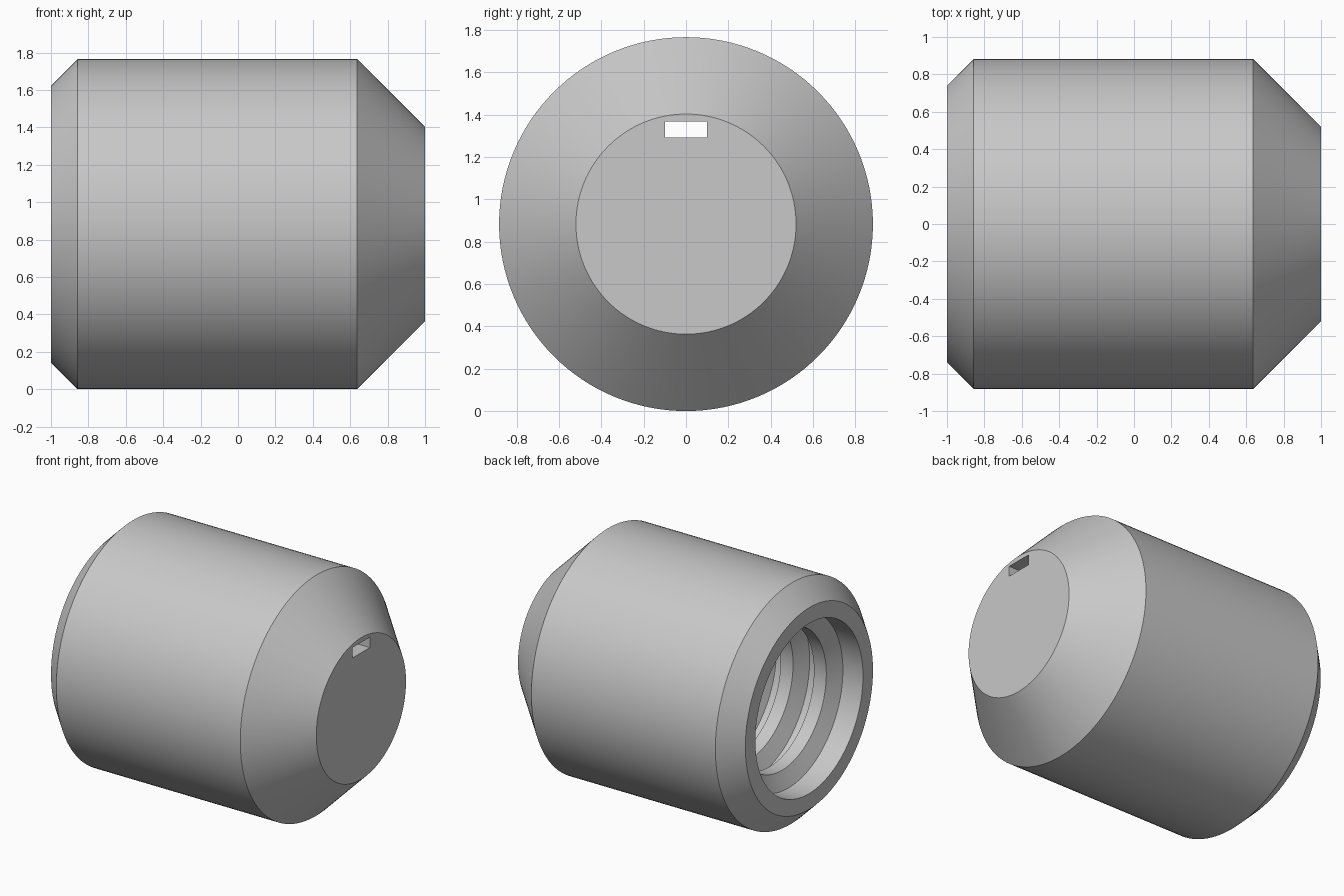
import bpy, bmesh, math
from mathutils import Vector

if "Cube" in bpy.data.objects:
    bpy.data.objects.remove(bpy.data.objects["Cube"], do_unlink=True)

RADIUS = 0.883
BORE, CREST = 0.624, 0.51
FLOOR = 0.72

grey = bpy.data.materials.new("plain_grey")
grey.use_nodes = True
colour = (0.58, 0.58, 0.58, 1)
grey.diffuse_color = colour
grey.node_tree.nodes["Principled BSDF"].inputs["Base Color"].default_value = colour


def finish(name, bm):
    bmesh.ops.recalc_face_normals(bm, faces=bm.faces)
    mesh = bpy.data.meshes.new(name)
    bm.to_mesh(mesh)
    bm.free()
    mesh.materials.append(grey)
    obj = bpy.data.objects.new(name, mesh)
    bpy.context.collection.objects.link(obj)
    return obj


def lathe(name, profile, steps=128):
    """Revolve an (x, radius) profile about the x axis and cap both ends."""
    bm = bmesh.new()
    verts = [bm.verts.new((x, 0, r)) for x, r in profile]
    edges = [bm.edges.new(pair) for pair in zip(verts, verts[1:])]
    bmesh.ops.spin(bm, geom=verts + edges, cent=(0, 0, 0), axis=(1, 0, 0),
                   angle=math.tau, steps=steps)
    bmesh.ops.remove_doubles(bm, verts=bm.verts, dist=1e-5)
    rims = [e for e in bm.edges if e.is_boundary]
    bmesh.ops.holes_fill(bm, edges=rims, sides=0)
    bmesh.ops.translate(bm, verts=bm.verts, vec=Vector((0, 0, RADIUS)))
    return finish(name, bm)


# Outer wall, from the closed end to the open rim
profile = [(1, 0.52), (0.637, RADIUS), (-0.857, RADIUS), (-1, 0.74), (-1, BORE)]

# Inner bore with repeated trapezoid thread ridges
for i in range(5):
    x = -0.837 + 0.27 * i
    profile += [(x, BORE), (x + 0.055, CREST), (x + 0.155, CREST), (x + 0.21, BORE)]
profile.append((FLOOR, BORE))
body = lathe("threaded_cap", profile)

# Rectangular slot through the closed end
bm = bmesh.new()
bmesh.ops.create_cube(bm, size=1)
bmesh.ops.scale(bm, verts=bm.verts, vec=(0.6, 0.2, 0.076))
bmesh.ops.translate(bm, verts=bm.verts, vec=(0.9, 0, 1.33))
cutter = finish("slot_cutter", bm)
cutter.hide_render = True

cut = body.modifiers.new("slot", "BOOLEAN")
cut.operation = "DIFFERENCE"
cut.solver = "EXACT"
cut.object = cutter
bpy.ops.object.select_all(action="DESELECT")
body.select_set(True)
bpy.context.view_layer.objects.active = body
bpy.ops.object.modifier_apply(modifier=cut.name)
bpy.data.objects.remove(cutter, do_unlink=True)

# Smooth round walls, crisp rims
bpy.ops.object.shade_smooth_by_angle(angle=math.radians(30))
